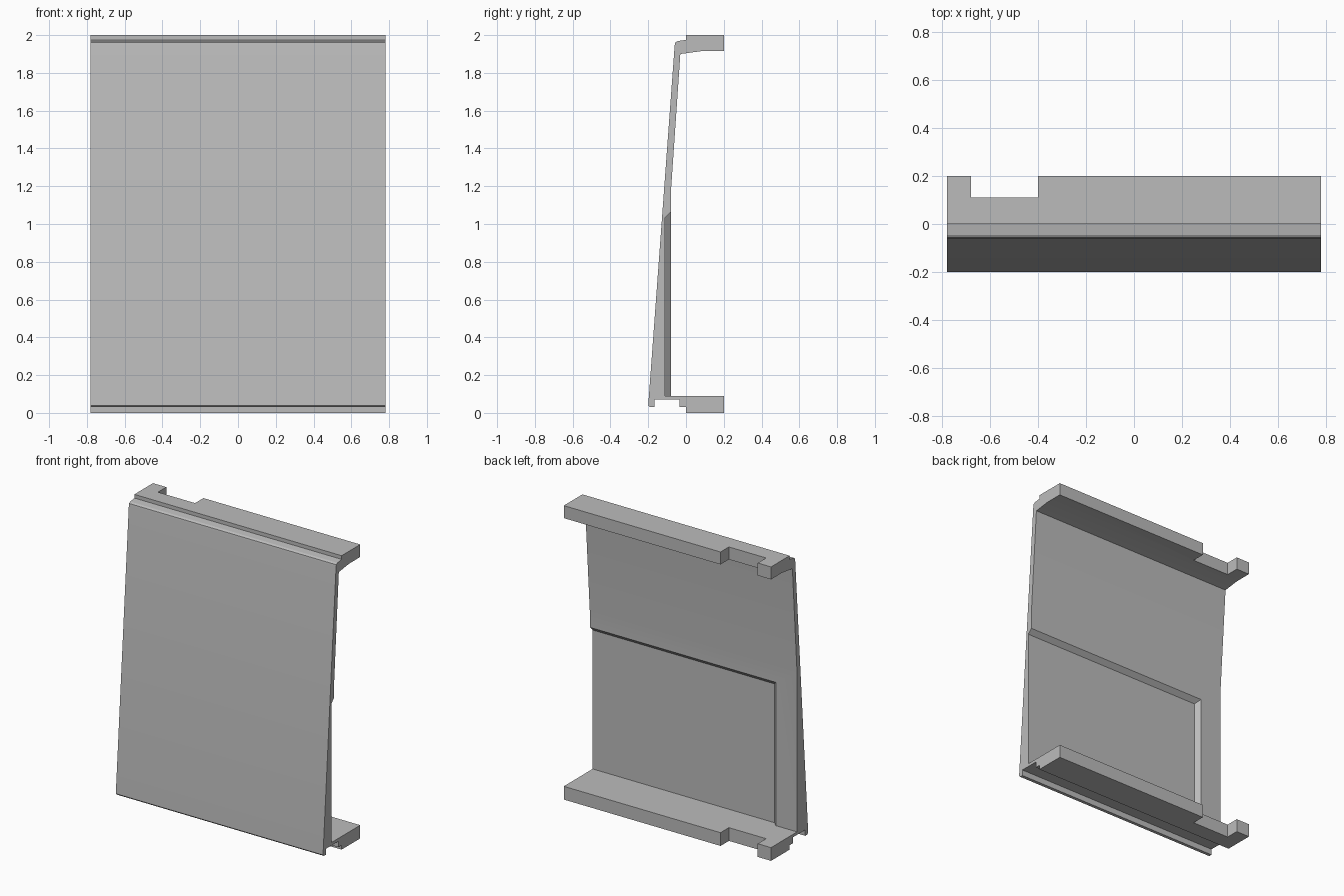
import bpy, bmesh

cube = bpy.data.objects.get("Cube")
if cube:
    bpy.data.objects.remove(cube, do_unlink=True)

HALF = 0.78  # half width of the panel

grey = bpy.data.materials.new("plain_grey")
grey.use_nodes = True
colour = (0.5, 0.5, 0.5, 1)
grey.diffuse_color = colour
grey.node_tree.nodes["Principled BSDF"].inputs["Base Color"].default_value = colour


def loft(name, ring_a, ring_b):
    """Solid between two matching outlines."""
    bm = bmesh.new()
    a = [bm.verts.new(p) for p in ring_a]
    b = [bm.verts.new(p) for p in ring_b]
    bm.faces.new(a)
    bm.faces.new(b)
    for i in range(len(a)):
        j = (i + 1) % len(a)
        bm.faces.new((a[i], a[j], b[j], b[i]))
    bmesh.ops.recalc_face_normals(bm, faces=bm.faces)
    mesh = bpy.data.meshes.new(name)
    bm.to_mesh(mesh)
    bm.free()
    mesh.materials.append(grey)
    obj = bpy.data.objects.new(name, mesh)
    bpy.context.collection.objects.link(obj)
    return obj


def rect(x0, x1, y, z0, z1):
    return [(x0, y, z0), (x1, y, z0), (x1, y, z1), (x0, y, z1)]


# Side profile (y, z): leaning front, top flange, thick lower back, bottom flange and lip
profile = [
    (-0.2, 0.04), (-0.06, 1.945), (-0.057, 1.96), (-0.045, 1.968), (0, 1.975),
    (0, 2), (0.2, 2), (0.2, 1.915), (0.08, 1.915), (-0.03, 1.9),
    (-0.08, 1.17), (-0.08, 0.09), (0.2, 0.09), (0.2, 0), (0, 0), (0, 0.03),
    (-0.035, 0.03), (-0.035, 0.07), (-0.168, 0.07), (-0.168, 0.03), (-0.19, 0.03),
]
panel = loft("panel", [(-HALF, y, z) for y, z in profile],
             [(HALF, y, z) for y, z in profile])

# Bevelled recess in the back, open at the left end
recess = loft("recess_cutter", rect(-0.59, 1, -0.11, 0.09, 1.035),
              rect(-0.64, 1, -0.06, 0.09, 1.085))

# Notch through both flanges
notch = loft("notch_cutter", rect(-0.68, -0.4, 0.11, -0.1, 2.1),
             rect(-0.68, -0.4, 0.3, -0.1, 2.1))

for cutter in (recess, notch):
    cutter.hide_render = True
    cutter.hide_set(True)
    mod = panel.modifiers.new(cutter.name, "BOOLEAN")
    mod.operation = "DIFFERENCE"
    mod.solver = "EXACT"
    mod.object = cutter

# Apply the cuts and remove the helpers
bpy.context.view_layer.objects.active = panel
panel.select_set(True)
for mod in list(panel.modifiers):
    bpy.ops.object.modifier_apply(modifier=mod.name)
for cutter in (recess, notch):
    bpy.data.objects.remove(cutter, do_unlink=True)
bpy.ops.object.shade_smooth_by_angle(angle=0.2)
